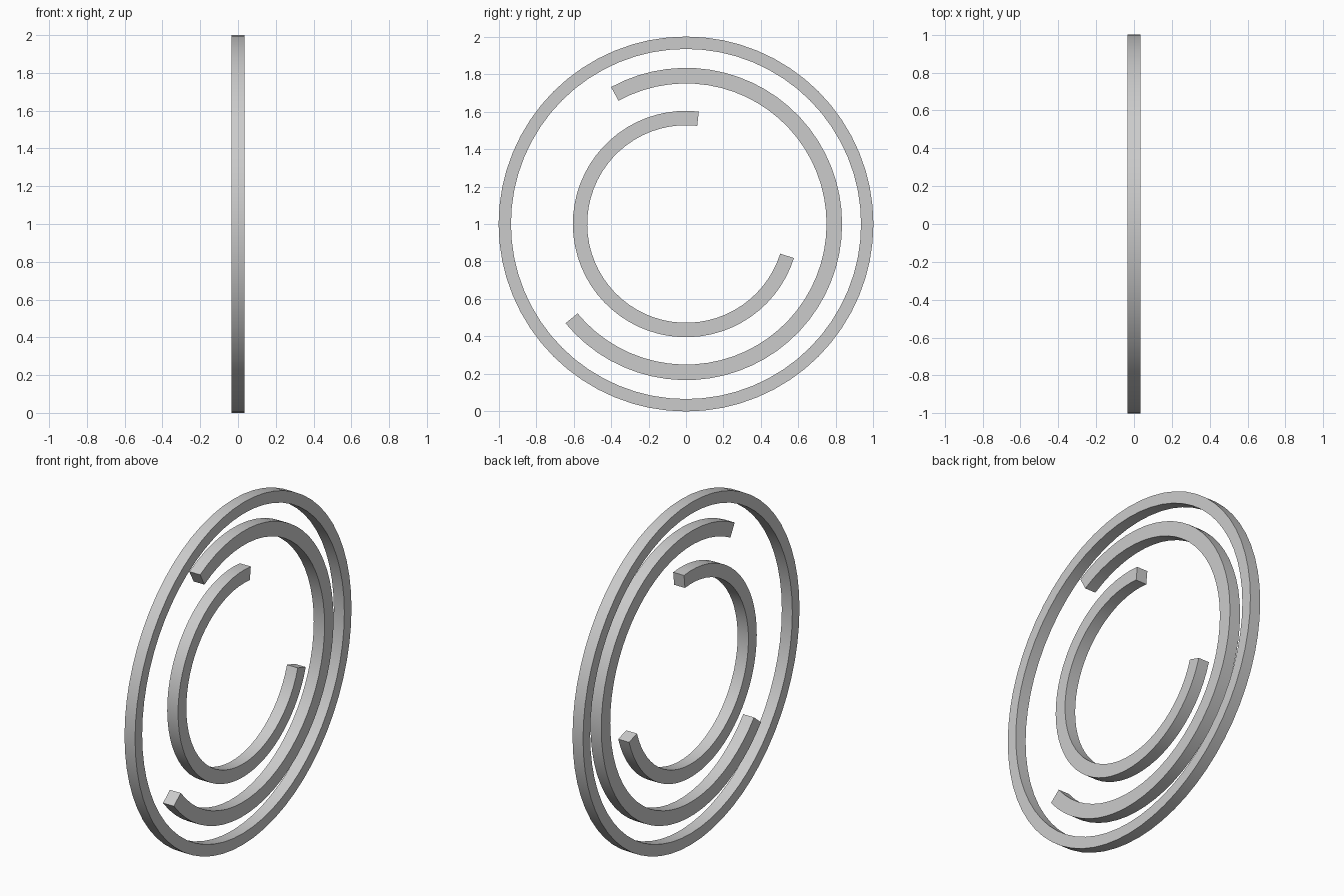
import bpy, bmesh
from math import radians, cos, sin

if "Cube" in bpy.data.objects:
    bpy.data.objects.remove(bpy.data.objects["Cube"])


def band(name, r_in, r_out, half_depth, start, span, steps):
    """Rectangular section swept about the x axis at height 1 (angles from +y towards +z)."""
    closed = span == 360
    section = [(r_out, half_depth), (r_out, -half_depth),
               (r_in, -half_depth), (r_in, half_depth)]
    bm = bmesh.new()
    loops = []
    for i in range(steps if closed else steps + 1):
        a = radians(start + span * i / steps)
        loops.append([bm.verts.new((x, r * cos(a), 1 + r * sin(a))) for r, x in section])
    for i in range(steps):
        p, q = loops[i], loops[(i + 1) % len(loops)]
        for k in range(4):
            n = (k + 1) % 4
            bm.faces.new((p[k], p[n], q[n], q[k]))
    if not closed:
        bm.faces.new(loops[0])
        bm.faces.new(loops[-1])
    bmesh.ops.recalc_face_normals(bm, faces=bm.faces)
    mesh = bpy.data.meshes.new(name)
    bm.to_mesh(mesh)
    bm.free()
    obj = bpy.data.objects.new(name, mesh)
    bpy.context.collection.objects.link(obj)
    # smooth around the curve, crisp at the corners
    for poly in mesh.polygons:
        poly.use_smooth = True
    mesh.set_sharp_from_angle(angle=radians(30))
    return obj


# closed outer ring
band("outer_ring", 0.934, 1.0, 0.034, 0, 360, 64)
# open arc, gap on the left
band("middle_arc", 0.75, 0.833, 0.035, -140.5, 259.2, 48)
# open arc, gap on the upper right
band("inner_arc", 0.527, 0.604, 0.035, 83.5, 259, 48)
